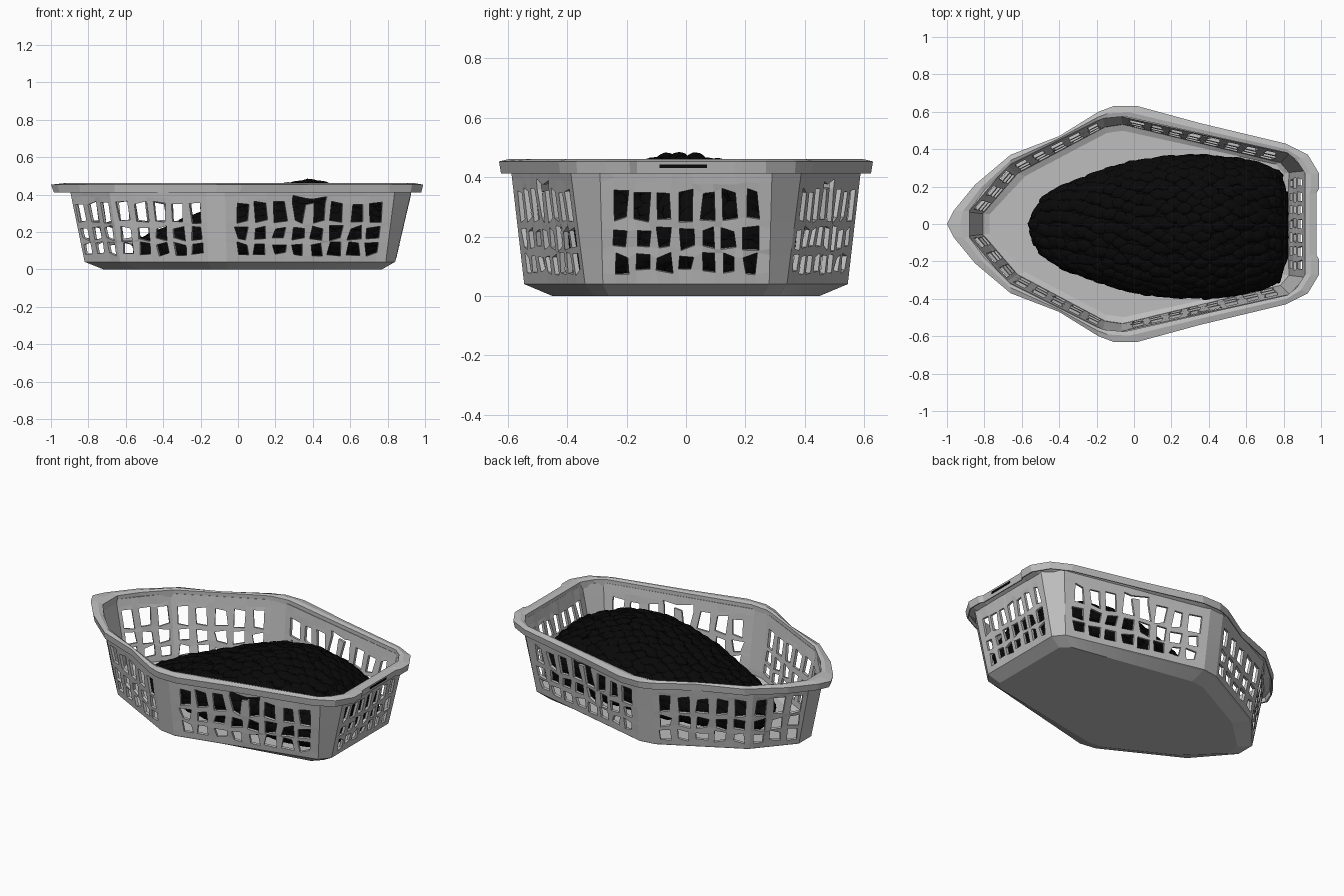
import bpy, bmesh, math, random
from mathutils import Vector, Matrix

random.seed(4)
if "Cube" in bpy.data.objects:
    bpy.data.objects.remove(bpy.data.objects["Cube"], do_unlink=True)


def material(name, value, rough):
    m = bpy.data.materials.new(name)
    m.use_nodes = True
    m.diffuse_color = (value, value, value, 1)
    bsdf = m.node_tree.nodes["Principled BSDF"]
    bsdf.inputs["Base Color"].default_value = (value, value, value, 1)
    bsdf.inputs["Roughness"].default_value = rough
    return m


def finish(bm, name, mat):
    mesh = bpy.data.meshes.new(name)
    bm.to_mesh(mesh)
    bm.free()
    mesh.materials.append(mat)
    ob = bpy.data.objects.new(name, mesh)
    bpy.context.collection.objects.link(ob)
    return ob


def mirrored(half):
    """Close a half outline (y >= 0) into a full loop."""
    return [Vector(p) for p in half] + [Vector((x, -y)) for x, y in reversed(half) if y > 0]


def bridge(bm, a, b, skip=()):
    n = len(a)
    for i in range(n):
        if i not in skip:
            j = (i + 1) % n
            bm.faces.new((a[i], b[i], b[j], a[j]))


grey = material("grey plastic", 0.51, 0.6)
black = material("black", 0.0025, 0.9)

# Basket shell: corner outlines at the wall top, wall foot and floor
top = mirrored([(-.90, .07), (-.69, .32), (-.17, .58), (-.07, .59), (.84, .39), (.93, .29)])
foot = mirrored([(-.82, .06), (-.63, .28), (-.16, .53), (-.06, .545), (.79, .34), (.84, .28)])
floor = mirrored([(-.72, .05), (-.52, .24), (-.14, .44), (-.05, .45), (.72, .31), (.77, .26)])
half_counts = [3, 5, 0, 8, 0]
counts = half_counts + [7] + half_counts[::-1] + [0]
margins = {3: .01, 5: .02, 7: .05, 8: .04}
heights = [.04, .08, .138, .16, .226, .255, .355, .385, .43]
hole_rows, handle_row = (1, 3, 5), 6

# Columns round the wall: each panel alternates bars and openings
columns, openings, handles = [], set(), set()
for seg, n in enumerate(counts):
    columns.append((seg, 0.0))
    margin = margins.get(n, 0)
    pitch = (1 - 2 * margin) / max(n, 1)
    for k in range(n):
        start = margin + pitch * (k + .2)
        here = len(columns)
        openings.add(here)
        if n == 8 and k in (3, 4):
            handles.update((here, here + 1) if k == 3 else (here,))
        columns += [(seg, start), (seg, start + pitch * .6)]


def along(loop, column):
    seg, t = column
    return loop[seg].lerp(loop[(seg + 1) % len(loop)], t)


bm = bmesh.new()
rings = []
for row, z in enumerate(heights):
    f = (z - heights[0]) / (heights[-1] - heights[0])
    ring = []
    for seg, t in columns:
        inner = t > 0 and 0 < row < len(heights) - 1
        shift = random.uniform(-.013, .013) if inner else 0
        dz = random.uniform(-.011, .011) if inner else 0
        p = along(foot, (seg, t + shift)).lerp(along(top, (seg, t + shift)), f)
        ring.append(bm.verts.new((p.x, p.y, z + dz)))
    rings.append(ring)
for row in range(len(heights) - 1):
    skip = openings if row in hole_rows else handles if row == handle_row else ()
    bridge(bm, rings[row], rings[row + 1], skip)

# Sloping foot and flat floor
base = [bm.verts.new((*along(floor, c), 0)) for c in columns]
bridge(bm, base, rings[0])
bm.faces.new(base)
shell = finish(bm, "basket_shell", grey)
thick = shell.modifiers.new("thickness", 'SOLIDIFY')
thick.thickness = .016
thick.offset = -1

# Level inner floor reaching the walls
bm = bmesh.new()
bm.faces.new([bm.verts.new((p.x * .99, p.y * .99, .036)) for p in reversed(foot)])
finish(bm, "inner_floor", grey)

# Rim: a flange with a turned-down lip, swept between two outlines
outer = mirrored([(-1, 0), (-.965, .07), (-.85, .21), (-.66, .37), (-.40, .47), (-.19, .60),
                  (-.11, .63), (.02, .63), (.35, .54), (.81, .43), (.93, .37), (.99, .27),
                  (.99, .19), (.975, .165)])
inner = mirrored([(-.88, 0), (-.88, .07), (-.80, .18), (-.66, .32), (-.42, .44), (-.20, .55),
                  (-.16, .565), (-.05, .575), (.35, .485), (.82, .38), (.87, .34), (.915, .27),
                  (.915, .18), (.915, .16)])
section = [(0, .412), (0, .455), (.4, .461), (1, .453), (.87, .412), (.77, .412), (.7, .435)]
bm = bmesh.new()
loops = []
for t, z in section:
    loops.append([bm.verts.new((*a.lerp(b, t), z)) for a, b in zip(inner, outer)])
for k, loop in enumerate(loops):
    bridge(bm, loop, loops[(k + 1) % len(loops)])
bmesh.ops.recalc_face_normals(bm, faces=bm.faces)
finish(bm, "basket_rim", grey)

# Dark grip slot in the lip of the blunt end
bm = bmesh.new()
bmesh.ops.create_cube(bm, size=1, matrix=Matrix.Translation((.971, -.01, .437))
                      @ Matrix.Diagonal((.008, .16, .012, 1)))
finish(bm, "grip_slot", black)

# Pile: (x, half width, bottom, top) from the narrow tip to the blunt end
profile = [Vector(p) for p in (
    (-.54, 0, .10, .10), (-.53, .07, .06, .14), (-.48, .145, .05, .17), (-.38, .21, .05, .22),
    (-.2, .28, .05, .29), (0, .34, .05, .37), (.2, .365, .05, .435), (.38, .37, .05, .465),
    (.55, .355, .05, .435), (.68, .325, .055, .38), (.77, .28, .075, .33), (.805, .16, .13, .27),
    (.805, 0, .2, .2))]


def pile_point(station, angle):
    """Sloping shoulders on top, fuller towards the floor."""
    x, w, low, high = station
    c, s = math.cos(angle), math.sin(angle)
    y = math.copysign(abs(c) ** (1 if s > 0 else .55), c)
    z = math.copysign(abs(s) ** (1.2 if s > 0 else .6), s)
    return Vector((x, w * y - .015, (low + high) / 2 + (high - low) / 2 * z))


bm = bmesh.new()
rounds = 32
loops = []
for station in profile[1:-1]:
    loops.append([bm.verts.new(pile_point(station, math.tau * i / rounds)) for i in range(rounds)])
for a, b in zip(loops, loops[1:]):
    bridge(bm, a, b)
bm.faces.new(loops[0])
bm.faces.new(loops[-1][::-1])
bmesh.ops.recalc_face_normals(bm, faces=bm.faces)
finish(bm, "pile_core", black)

# Overlapping scales covering the pile
bm = bmesh.new()
turn = 0
for first, second in zip(profile, profile[1:]):
    steps = max(1, round((second - first).length / .05))
    for s in range(steps):
        station = first.lerp(second, (s + .5) / steps)
        number = max(4, round(station[1] * 5.1 / .06))
        turn += .5
        for i in range(number):
            a = math.tau * (i + turn + random.uniform(-.2, .2)) / number
            p = pile_point(station, a)
            length = (pile_point(second, a) - pile_point(first, a)).normalized()
            across = pile_point(station, a + .02) - pile_point(station, a - .02)
            normal = across.cross(length).normalized()
            across = length.cross(normal)
            frame = Matrix((length, across, normal)).transposed().to_4x4()
            tilt = Matrix.Rotation(random.uniform(-.15, .25), 4, 'Y')
            size = Matrix.Diagonal((random.uniform(.045, .06), .034, random.uniform(.012, .022), 1))
            bmesh.ops.create_icosphere(bm, subdivisions=2, radius=1,
                                       matrix=Matrix.Translation(p) @ frame @ tilt @ size)
finish(bm, "pile_scales", black)
